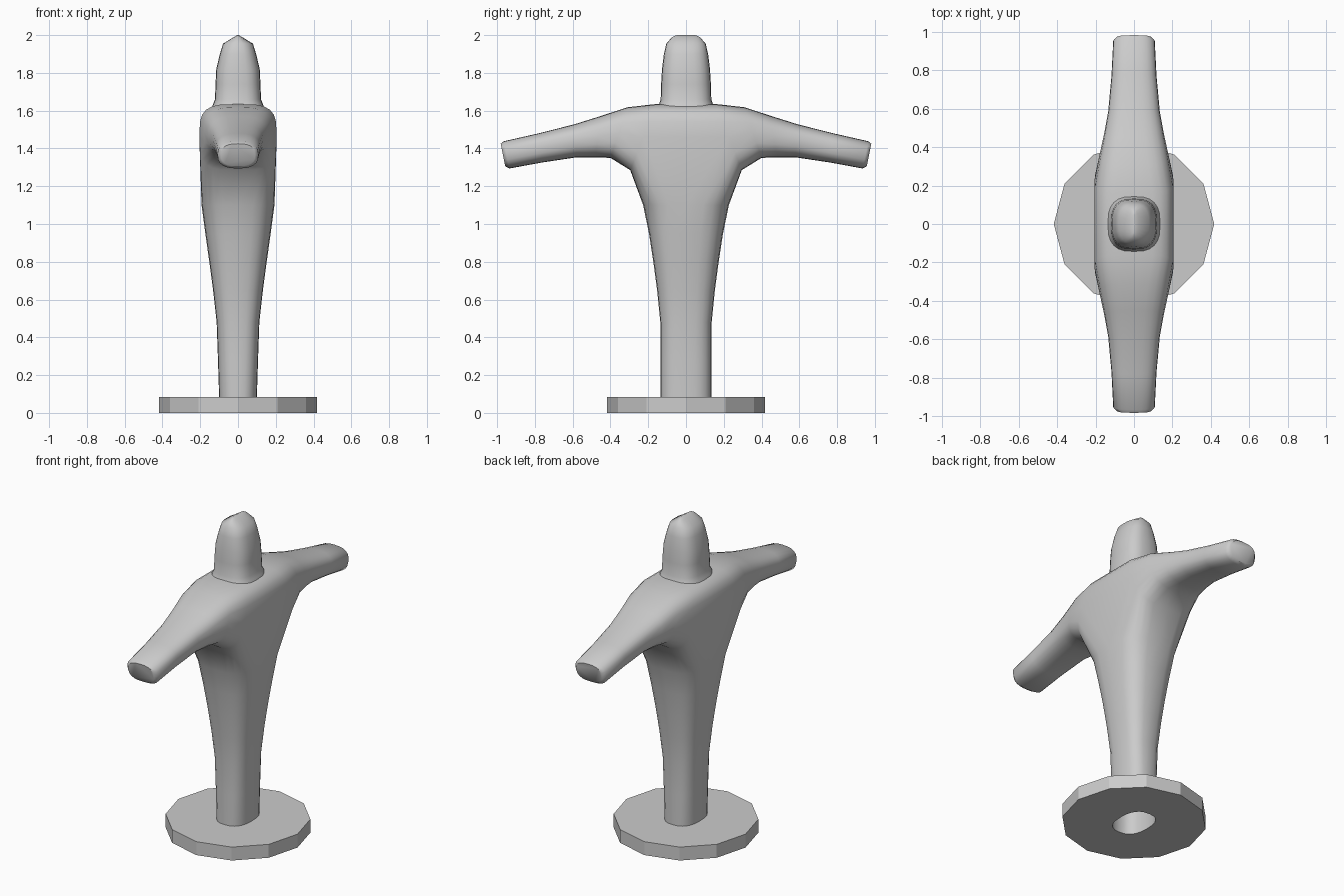
import bpy, bmesh, math

if "Cube" in bpy.data.objects:
    bpy.data.objects.remove(bpy.data.objects["Cube"])

N = 24  # points per cross-section


def oval(n):
    """Unit rounded-rectangle (superellipse) points."""
    pts = []
    for k in range(N):
        a = 2 * math.pi * k / N
        c, s = math.cos(a), math.sin(a)
        u = math.copysign(abs(c) ** (2 / n), c) if abs(c) > 1e-6 else 0.0
        v = math.copysign(abs(s) ** (2 / n), s) if abs(s) > 1e-6 else 0.0
        pts.append((u, v))
    return pts


def flat_ring(bm, z, hx, hy, n):
    return [bm.verts.new((u * hx, v * hy, z)) for u, v in oval(n)]


def arm_ring(bm, side, yt, zt, yb, zb, hx, n):
    """Tilted ring from its top and bottom points and half width."""
    cy, cz, dy, dz = (yt + yb) / 2, (zt + zb) / 2, (yt - yb) / 2, (zt - zb) / 2
    return [bm.verts.new((u * hx, side * (cy + v * dy), cz + v * dz))
            for u, v in oval(n)]


def loft(bm, rings):
    for a, b in zip(rings, rings[1:]):
        for k in range(N):
            m = (k + 1) % N
            bm.faces.new((a[k], a[m], b[m], b[k]))


def finish(bm, name, angle):
    bmesh.ops.recalc_face_normals(bm, faces=bm.faces)
    me = bpy.data.meshes.new(name)
    bm.to_mesh(me)
    bm.free()
    ob = bpy.data.objects.new(name, me)
    bpy.context.collection.objects.link(ob)
    bpy.ops.object.select_all(action='DESELECT')
    ob.select_set(True)
    bpy.context.view_layer.objects.active = ob
    bpy.ops.object.shade_smooth_by_angle(angle=math.radians(angle))


# Torso with both arms, one continuous skin
bm = bmesh.new()
torso = [flat_ring(bm, *r) for r in (
    (0.0, 0.10, 0.135, 2.5), (0.085, 0.10, 0.135, 2.6), (0.28, 0.106, 0.135, 2.7),
    (0.48, 0.113, 0.136, 2.8), (0.65, 0.132, 0.153, 2.8), (0.8, 0.152, 0.173, 2.8),
    (0.95, 0.173, 0.196, 2.9), (1.1, 0.193, 0.227, 3.0))]
loft(bm, torso)
arm_sections = (
    (0.16, 1.635, 0.295, 1.285, 0.205, 3.6), (0.31, 1.618, 0.40, 1.35, 0.180, 3.0),
    (0.45, 1.572, 0.48, 1.353, 0.156, 2.7), (0.59, 1.528, 0.58, 1.353, 0.134, 2.6),
    (0.78, 1.480, 0.76, 1.326, 0.117, 2.6), (0.965, 1.438, 0.935, 1.294, 0.108, 2.6),
    (0.981, 1.425, 0.957, 1.306, 0.09, 2.6))
shoulders = []
for side in (1, -1):
    rings = [arm_ring(bm, side, *s) for s in arm_sections]
    loft(bm, rings)
    bm.faces.new(rings[-1])
    shoulders.append(rings[0])
# Join shoulders to each other over the top, and to the torso underneath
R, L = shoulders
T = torso[-1]
H = N // 2
for j in range(H):
    bm.faces.new((R[j], R[j + 1], L[j + 1], L[j]))
    bm.faces.new((R[-j], R[-j - 1], T[j + 1], T[j]))
    bm.faces.new((L[-j], L[-j - 1], T[-j - 1], T[-j]))
for j in (0, H):
    bm.faces.new((R[j], L[j], T[j]))
finish(bm, "body", 50)

# Head with a narrow ridge on top
bm = bmesh.new()
head = [flat_ring(bm, *r) for r in (
    (1.61, 0.14, 0.15, 2.8), (1.637, 0.131, 0.142, 2.8), (1.66, 0.122, 0.134, 2.8),
    (1.74, 0.119, 0.132, 2.8), (1.82, 0.115, 0.127, 2.7), (1.90, 0.096, 0.117, 2.6),
    (1.955, 0.079, 0.104, 2.5), (1.988, 0.025, 0.075, 2.3), (2.0, 0.004, 0.05, 2.2))]
loft(bm, head)
bm.faces.new(head[-1])
finish(bm, "head", 50)

# Twelve-sided base plate, open where the body passes through
bm = bmesh.new()


def plate_ring(z, r=0.417):
    pts = []
    for k in range(N):
        a = 2 * math.pi * k / N
        q = r if k % 2 == 0 else r * math.cos(math.pi / 12)
        pts.append(bm.verts.new((q * math.cos(a), q * math.sin(a), z)))
    return pts


loft(bm, [flat_ring(bm, 0.0, 0.10, 0.135, 2.5), plate_ring(0.0),
          plate_ring(0.085), flat_ring(bm, 0.085, 0.10, 0.135, 2.6)])
finish(bm, "base_plate", 20)
